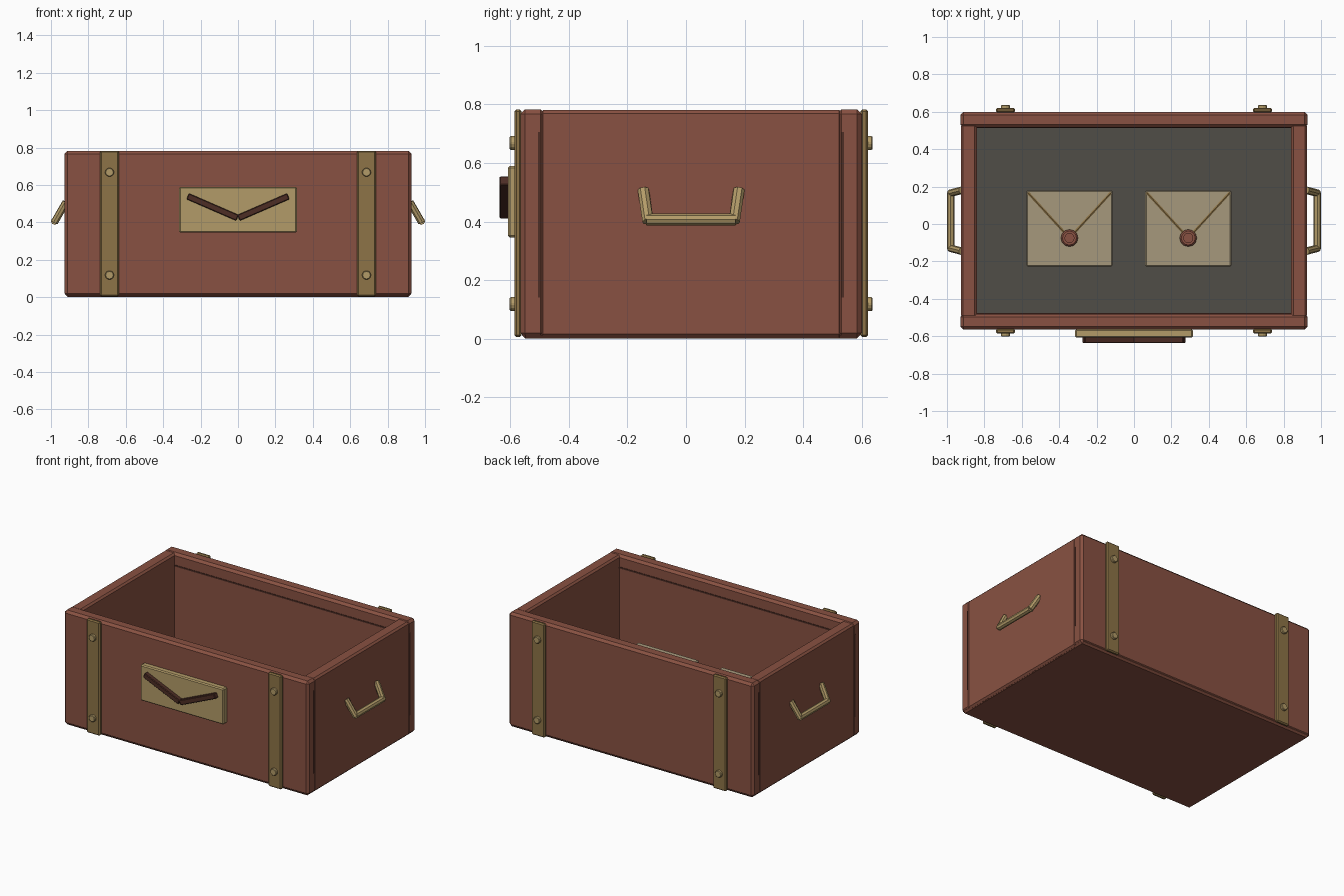
import bpy
import math
from mathutils import Vector, Matrix

cube = bpy.data.objects.get("Cube")
if cube:
    bpy.data.objects.remove(cube, do_unlink=True)


def material(name, r, g, b):
    m = bpy.data.materials.new(name)
    m.use_nodes = True
    m.diffuse_color = (r, g, b, 1)
    m.node_tree.nodes["Principled BSDF"].inputs["Base Color"].default_value = (r, g, b, 1)
    return m


WOOD = material("red brown wood", 0.25, 0.083, 0.054)
BRASS = material("pale brass", 0.45, 0.33, 0.14)
STRAP = material("dull brass", 0.27, 0.175, 0.063)
PAPER = material("parchment", 0.38, 0.315, 0.20)
LINING = material("grey lining", 0.08, 0.074, 0.063)
DARK = material("dark brown", 0.074, 0.026, 0.018)

MID = 0.0175            # middle of the box in y
FRONT, BACK = -0.565, 0.60
TOP = 0.783


def finish(obj, name, mat, bevel=0):
    obj.name = name
    obj.data.materials.append(mat)
    if bevel:
        mod = obj.modifiers.new("Bevel", "BEVEL")
        mod.width = bevel
        mod.segments = 1
    return obj


def box(name, x, y, z, mat, bevel=0):
    """Box given by its (low, high) range on each axis."""
    size = [r[1] - r[0] for r in (x, y, z)]
    bpy.ops.mesh.primitive_cube_add(size=1)
    obj = bpy.context.object
    obj.data.transform(Matrix.Diagonal((*size, 1)))
    obj.location = [sum(r) / 2 for r in (x, y, z)]
    return finish(obj, name, mat, bevel)


def rod(name, p, q, radius, mat, sides=8, bevel=0):
    """Prism running from p to q."""
    p, q = Vector(p), Vector(q)
    bpy.ops.mesh.primitive_cylinder_add(vertices=sides, radius=radius, depth=(q - p).length,
                                        location=(p + q) / 2)
    obj = bpy.context.object
    obj.rotation_euler = (q - p).to_track_quat("Z", "Y").to_euler()
    return finish(obj, name, mat, bevel)


# Box body: base, long walls, short walls between them
box("base", (-0.92, 0.92), (FRONT + 0.005, BACK - 0.005), (0, 0.055), WOOD, 0.012)
box("lining_floor", (-0.85, 0.85), (-0.49, 0.52), (0.05, 0.06), LINING)
box("front_wall", (-0.927, 0.927), (FRONT, -0.48), (0.004, TOP), WOOD, 0.016)
box("back_wall", (-0.927, 0.927), (0.515, BACK), (0.004, TOP), WOOD, 0.016)
for s, side in ((-1, "right"), (1, "left")):
    box(side + "_wall", sorted((s * 0.84, s * 0.925)), (-0.5, 0.535), (0.004, TOP - 0.003), WOOD, 0.012)
    # Joint lines on the short sides
    for y, end in ((-0.502, "front"), (0.535, "back")):
        box(f"{side}_{end}_joint", sorted((s * 0.92, s * 0.9285)), (y - 0.004, y + 0.004),
            (0.14, 0.705), DARK)

# Thin seam inside the long walls
for y, end in ((-0.48, "front"), (0.515, "back")):
    box(end + "_inner_seam", (-0.84, 0.84), (y - 0.003, y + 0.003), (0.694, 0.704), DARK)

# Straps with rivets, front and back
for s, side in ((-1, "right"), (1, "left")):
    x = s * 0.687
    for d, wall, end in ((-1, FRONT, "front"), (1, BACK, "back")):
        box(f"{side}_{end}_strap", (x - 0.05, x + 0.05), sorted((wall - d * 0.004, wall + d * 0.021)),
            (0.005, TOP), STRAP, 0.007)
        for z, level in ((0.118, "lower"), (0.668, "upper")):
            rod(f"{side}_{end}_{level}_rivet", (x, wall + d * 0.01, z), (x, wall + d * 0.037, z),
                0.025, BRASS, 8, 0.004)

# Front plate with a V-shaped mark
box("front_plate", (-0.315, 0.315), (-0.608, -0.563), (0.345, 0.59), BRASS, 0.007)
for s, side in ((-1, "right"), (1, "left")):
    bar = box(side + "_chevron_bar", (-0.145, 0.145), (-0.637, -0.604), (-0.017, 0.017), DARK, 0.004)
    bar.location.x, bar.location.z = s * 0.136, 0.482
    bar.rotation_euler.y = -s * math.atan2(0.115, 0.265)

# Drop handles on the short sides
for s, side in ((-1, "right"), (1, "left")):
    for e, end in ((-1, "front"), (1, "back")):
        rod(f"{side}_handle_{end}_arm", (s * 0.92, MID + e * 0.163, 0.508),
            (s * 0.982, MID + e * 0.147, 0.400), 0.02, BRASS)
    rod(side + "_handle_grip", (s * 0.98, MID - 0.152, 0.407), (s * 0.98, MID + 0.152, 0.407),
        0.02, BRASS)

# Two tied parcels with seals
ptop = 0.37
for x, side in ((-0.345, "right"), (0.29, "left")):
    box(side + "_parcel", (x - 0.23, x + 0.23), (-0.227, 0.18), (0.058, ptop), PAPER, 0.006)
    for e, end in ((-1, "right"), (1, "left")):
        rod(f"{side}_parcel_{end}_string", (x + e * 0.222, 0.168, ptop), (x, -0.075, ptop),
            0.008, STRAP, 6)
    rod(side + "_seal", (x, -0.075, ptop - 0.005), (x, -0.075, ptop + 0.025), 0.046, WOOD, 12, 0.008)
    rod(side + "_seal_button", (x, -0.075, ptop + 0.02), (x, -0.075, ptop + 0.035), 0.027, WOOD, 12)
